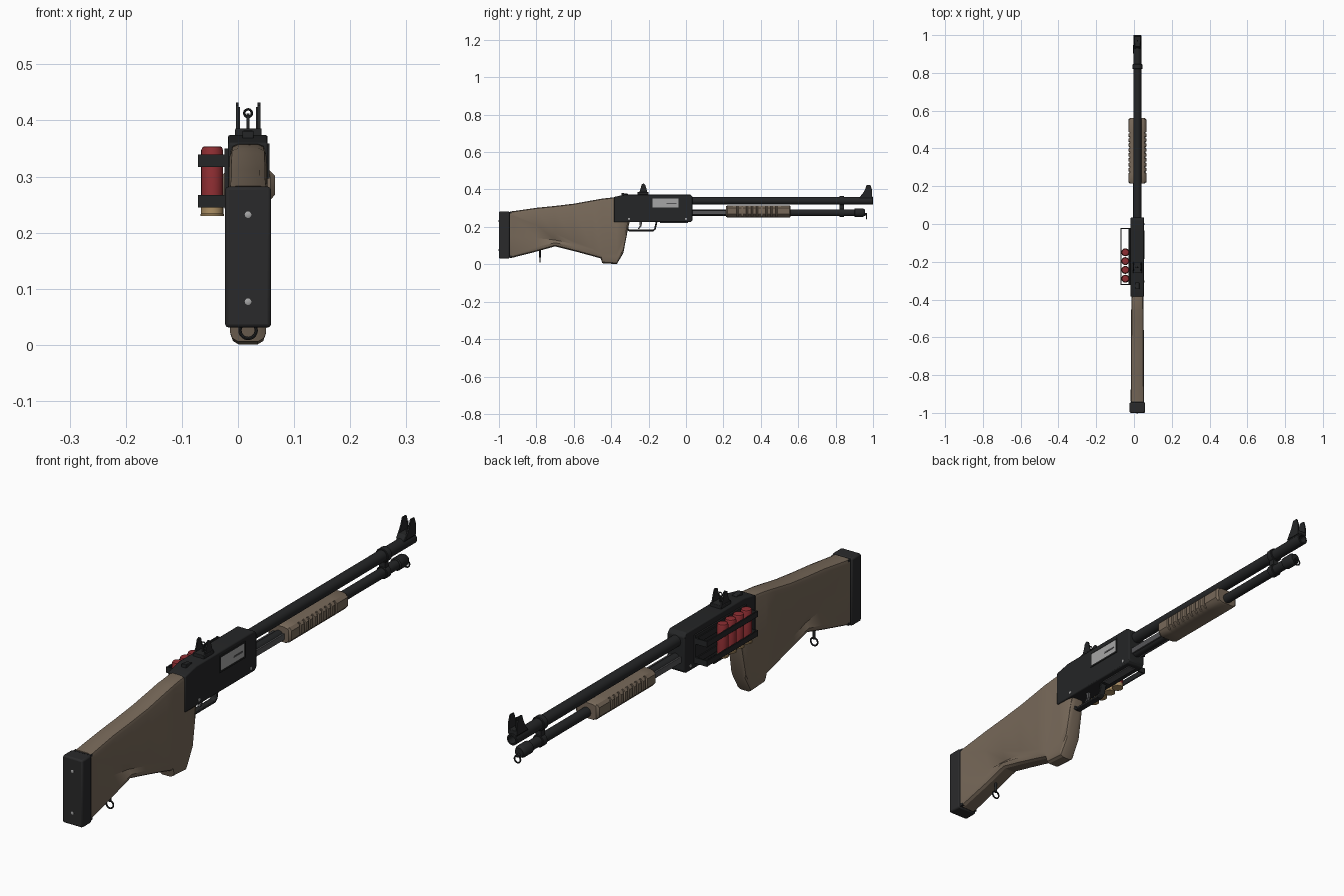
import bpy, bmesh, math
from mathutils import Vector, Matrix

CX = 0.018  # centre plane of the gun


def mat(name, r, g, b):
    m = bpy.data.materials.new(name)
    m.diffuse_color = (r, g, b, 1)
    return m


TAN = mat("tan polymer", 0.185, 0.14, 0.1)
BLACK = mat("black metal", 0.018, 0.019, 0.02)
RUBBER = mat("dark rubber", 0.023, 0.023, 0.024)
RED = mat("shell red", 0.27, 0.027, 0.032)
BRASS = mat("brass", 0.42, 0.28, 0.13)
STEEL = mat("bare steel", 0.38, 0.38, 0.38)
GREY = mat("grey steel", 0.09, 0.09, 0.095)


def finish(bm, name, m, bevel=0.0, angle=35):
    bmesh.ops.recalc_face_normals(bm, faces=bm.faces)
    me = bpy.data.meshes.new(name)
    for f in bm.faces:
        f.smooth = True
    bm.to_mesh(me)
    bm.free()
    me.materials.append(m)
    me.set_sharp_from_angle(angle=math.radians(angle))
    ob = bpy.data.objects.new(name, me)
    bpy.context.collection.objects.link(ob)
    if bevel:
        b = ob.modifiers.new("bevel", 'BEVEL')
        b.width, b.segments, b.limit_method = bevel, 2, 'ANGLE'
    return ob


def loft(name, rings, m, bevel=0.0, angle=35):
    bm = bmesh.new()
    vs = [[bm.verts.new(p) for p in r] for r in rings]
    n = len(vs[0])
    for a, b in zip(vs, vs[1:]):
        for i in range(n):
            bm.faces.new((a[i], a[(i + 1) % n], b[(i + 1) % n], b[i]))
    bm.faces.new(vs[0])
    bm.faces.new(vs[-1])
    return finish(bm, name, m, bevel, angle)


def plate(name, prof, x0, x1, m, bevel=0.0):
    """Side profile of (y, z) points, extruded across x."""
    return loft(name, [[(x, y, z) for y, z in prof] for x in (x0, x1)], m, bevel)


def box(name, x, y, z, m, bevel=0.0):
    return plate(name, [(y[0], z[0]), (y[1], z[0]), (y[1], z[1]), (y[0], z[1])], x[0], x[1], m, bevel)


def turned(name, base, axis, steps, m, n=24):
    """Round part from (distance along axis, radius) steps."""
    q = Vector((0, 0, 1)).rotation_difference(Vector(axis))
    rings = [[Vector(base) + q @ Vector((r * math.cos(2 * math.pi * i / n), r * math.sin(2 * math.pi * i / n), d))
              for i in range(n)] for d, r in steps]
    return loft(name, rings, m)


def ring(name, c, R, r, m, n=20, k=8):
    """Torus facing along y."""
    bm = bmesh.new()
    vs = []
    for i in range(n):
        a = 2 * math.pi * i / n
        vs.append([])
        for j in range(k):
            b = 2 * math.pi * j / k
            d = R + r * math.cos(b)
            vs[-1].append(bm.verts.new((c[0] + d * math.cos(a), c[1] + r * math.sin(b), c[2] + d * math.sin(a))))
    for i in range(n):
        for j in range(k):
            bm.faces.new((vs[i][j], vs[(i + 1) % n][j], vs[(i + 1) % n][(j + 1) % k], vs[i][(j + 1) % k]))
    return finish(bm, name, m)


# Stock with pistol grip: y, top, ridge, valley, inset, lower ridge, bottom, half width
stations = [
    (-0.94, .283, .262, .15, .000, .048, .033, .036),
    (-0.925, .284, .258, .15, .001, .052, .036, .036),
    (-0.80, .302, .212, .14, .019, .092, .068, .034),
    (-0.70, .312, .165, .13, .015, .115, .096, .034),
    (-0.60, .324, .122, .108, .005, .095, .071, .034),
    (-0.50, .342, .085, .078, .000, .066, .044, .033),
    (-0.455, .350, .065, .055, .000, .045, .031, .033),
    (-0.448, .351, .055, .040, .000, .022, .006, .032),
    (-0.37, .360, .060, .040, .001, .018, .001, .031),
    (-0.335, .350, .130, .105, .001, .080, .060, .030),
    (-0.312, .340, .235, .220, .003, .200, .180, .027),
    (-0.302, .330, .260, .250, .005, .240, .225, .022),
]
rings = []
for y, t, rd, v, ins, lo, bt, w in stations:
    half = [(w - .014, t), (w - .004, t - .004), (w, t - .014), (w, rd), (w - ins, v), (w, lo),
            (w - .004, bt + .006), (w - .014, bt)]
    rings.append([(CX + x, y, z) for x, z in half] + [(CX - x, y, z) for x, z in reversed(half)])
loft("stock", rings, TAN, angle=28)

# Butt pad and its screws
box("butt_plate", (-.017, .053), (-.948, -.932), (.036, .28), BLACK)
box("butt_pad", (-.023, .059), (-1.0, -.944), (.031, .282), RUBBER, .006)
for z in (.077, .232):
    turned("butt_screw", (CX, -.995, z), (0, -1, 0), [(0, .006), (.006, .006), (.007, .004)], STEEL, 12)

# Receiver
plate("receiver", [(-.385, .225), (.025, .225), (.035, .235), (.035, .362), (.022, .374),
                   (-.32, .374), (-.385, .36)], -.018, .053, BLACK, .004)
box("ejection_bolt", (.04, .0545), (-.18, -.04), (.302, .354), STEEL)
for z in ((.297, .303), (.353, .359)):
    box("port_rim", (.045, .056), (-.186, -.034), z, BLACK)
for y in ((-.186, -.18), (-.04, -.034)):
    box("port_rim", (.045, .056), y, (.297, .359), BLACK)
box("bolt_slot", (.05, .0558), (-.105, -.05), (.322, .328), GREY)
for y, z in ((-.305, .243), (0.0, .243)):
    turned("receiver_pin", (-.0195, y, z), (1, 0, 0), [(0, .006), (.074, .006)], STEEL, 12)
plate("safety_catch", [(-.345, .365), (-.31, .37), (-.31, .377), (-.345, .382)], .008, .028, BLACK, .002)
box("loading_gate", (.003, .033), (-.14, .01), (.222, .227), GREY)

# Trigger and guard
plate("trigger_guard", [(-.325, .226), (-.315, .185), (-.305, .176), (-.175, .176), (-.162, .186), (-.153, .226),
                        (-.162, .226), (-.17, .191), (-.178, .185), (-.302, .185), (-.307, .19), (-.313, .226)],
      .006, .03, BLACK, .002)
plate("trigger", [(-.25, .226), (-.247, .205), (-.258, .19), (-.25, .19), (-.237, .205), (-.236, .226)],
      .013, .023, GREY)

# Barrel with open bore, magazine tube with cap, action bars
turned("barrel", (CX, 0, .34), (0, 1, 0), [(0, .021), (.998, .021), (1.0, .019), (1.0, .014), (.9, .014)], BLACK, 32)
turned("magazine_tube", (CX, 0, .276), (0, 1, 0), [(0, .018), (.92, .018)], BLACK, 28)
turned("magazine_cap", (CX, .9, .276), (0, 1, 0),
       [(0, .019), (.003, .023), (.045, .023), (.05, .02), (.057, .017)], BLACK, 28)
for s in (-1, 1):
    box("action_bar", (CX + s * .02 - .003, CX + s * .02 + .003), (.02, .24), (.265, .287), GREY)

# Barrel clamp
for z, r in ((.34, .026), (.276, .023)):
    turned("clamp_ring", (CX, .82, z), (0, 1, 0), [(0, r - .002), (.002, r), (.024, r), (.026, r - .002)], BLACK, 28)
box("clamp_bridge", (.006, .03), (.822, .844), (.285, .33), BLACK)

# Pump forend with grooved sides
steps = [(.215, .040, .004), (.222, .048, 0), (.265, .048, 0)]
for i in range(9):
    y = .27 + i * .026
    steps += [(y, .048, 0), (y + .002, .0425, 0), (y + .008, .0425, 0), (y + .010, .048, 0)]
steps += [(.553, .048, 0), (.56, .040, .004)]
rings = []
for y, w, d in steps:
    b, t = .25 + d, .315 - d
    half = [(.022, t), (.038, t - .004), (w, t - .014), (w, b + .018), (.038, b + .006), (.024, b)]
    rings.append([(CX + x, y, z) for x, z in half] + [(CX - x, y, z) for x, z in reversed(half)])
loft("pump_forend", rings, TAN, angle=30)

# Rear ring sight
box("rear_sight_base", (-.005, .042), (-.26, -.2), (.372, .386), BLACK, .002)
for s in (-1, 1):
    x = CX + s * .0195
    plate("rear_sight_wing", [(-.252, .38), (-.205, .38), (-.212, .405), (-.219, .427), (-.227, .432),
                              (-.237, .427), (-.243, .405)], x - .0025, x + .0025, BLACK)
box("rear_sight_stem", (.0155, .0205), (-.233, -.225), (.38, .407), BLACK)
ring("rear_sight_ring", (CX, -.229, .413), .0068, .0022, BLACK)

# Front post sight
plate("front_sight_base", [(.925, .352), (.995, .352), (.995, .374), (.94, .374)], .002, .034, BLACK, .002)
for s in (-1, 1):
    x = CX + s * .0165
    plate("front_sight_wing", [(.932, .358), (.996, .358), (.994, .40), (.986, .424), (.966, .424), (.955, .395)],
          x - .0025, x + .0025, BLACK)
box("front_sight_post", (.0155, .0205), (.967, .975), (.37, .412), BLACK)

# Side shell carrier: back plate and two loop bands
box("carrier_plate", (-.024, -.017), (-.322, -.022), (.243, .35), BLACK)
for z in ((.317, .339), (.245, .267)):
    box("carrier_band_outer", (-.071, -.066), (-.322, -.022), z, BLACK, .0015)
    box("carrier_band_inner", (-.028, -.023), (-.322, -.022), z, BLACK)
    for y in (-.322, -.027):
        box("carrier_band_end", (-.071, -.023), (y, y + .005), z, BLACK)

# Spare shells with brass heads
for i in range(4):
    y = -.15 - i * .0465
    turned("shell_case", (-.046, y, .245), (0, 0, 1), [(0, .0195), (.102, .0195), (.108, .017), (.109, .01)], RED)
    turned("shell_head", (-.046, y, .23), (0, 0, 1), [(0, .021), (.003, .021), (.004, .0198), (.016, .0198)], BRASS)

# Sling swivels under the stock and at the magazine cap
turned("rear_swivel_stud", (CX, -.78, .036), (0, 0, 1), [(0, .005), (.04, .005)], BLACK, 12)
ring("rear_swivel_ring", (CX, -.78, .026), .0145, .003, BLACK)
turned("front_swivel_stud", (CX, .95, .268), (0, 1, 0), [(0, .006), (.018, .006)], BLACK, 12)
ring("front_swivel_ring", (CX, .966, .255), .0125, .0028, BLACK)
